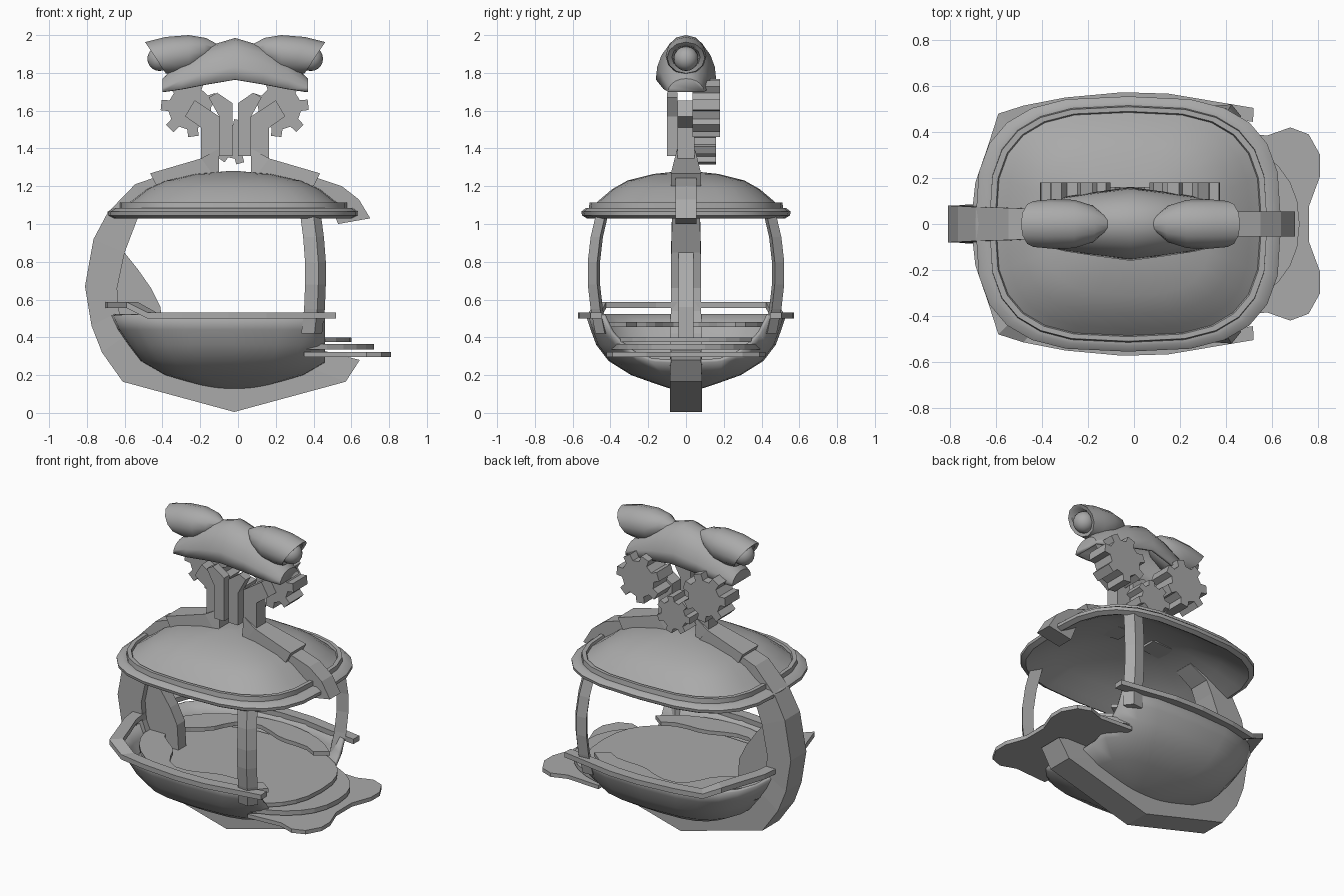
import bpy, bmesh, math
from mathutils import Vector

if "Cube" in bpy.data.objects:
    bpy.data.objects.remove(bpy.data.objects["Cube"], do_unlink=True)

grey = bpy.data.materials.new("plain grey")
grey.use_nodes = True
grey.diffuse_color = (0.4, 0.4, 0.4, 1)
grey.node_tree.nodes["Principled BSDF"].inputs["Base Color"].default_value = (0.4, 0.4, 0.4, 1)


def finish(name, bm, smooth=0, shell=0):
    bmesh.ops.recalc_face_normals(bm, faces=bm.faces[:])
    me = bpy.data.meshes.new(name)
    bm.to_mesh(me)
    bm.free()
    ob = bpy.data.objects.new(name, me)
    bpy.context.collection.objects.link(ob)
    me.materials.append(grey)
    if shell:
        mod = ob.modifiers.new("shell", 'SOLIDIFY')
        mod.thickness = shell
    if smooth:
        bpy.ops.object.select_all(action='DESELECT')
        ob.select_set(True)
        bpy.context.view_layer.objects.active = ob
        bpy.ops.object.shade_smooth_by_angle(angle=math.radians(smooth))
    return ob


def prism(name, pts, axis, a, b):
    """Extrude an outline along y (outline in xz) or z (outline in xy)."""
    bm = bmesh.new()
    place = (lambda p, t: (p[0], t, p[1])) if axis == 'y' else (lambda p, t: (p[0], p[1], t))
    lo = [bm.verts.new(place(p, a)) for p in pts]
    hi = [bm.verts.new(place(p, b)) for p in pts]
    bm.faces.new(lo)
    bm.faces.new(hi)
    for i in range(len(pts)):
        bm.faces.new((lo[i - 1], lo[i], hi[i], hi[i - 1]))
    return finish(name, bm)


def loft(name, rings, closed=True, caps=(True, True), smooth=0, shell=0, cut=None):
    """Skin a row of equal point rings."""
    bm = bmesh.new()
    vs = [[bm.verts.new(p) for p in r] for r in rings]
    n = len(vs[0])
    for r, s in zip(vs, vs[1:]):
        for i in range(0 if closed else 1, n):
            bm.faces.new((r[i - 1], r[i], s[i], s[i - 1]))
    for cap, r in zip(caps, (vs[0], vs[-1])):
        if cap:
            bm.faces.new(r)
    if cut is not None:
        bmesh.ops.bisect_plane(bm, geom=bm.verts[:] + bm.edges[:] + bm.faces[:],
                               plane_co=(cut, 0, 0), plane_no=(1, 0, 0), clear_outer=True)
    return finish(name, bm, smooth, shell)


def oval(cx, rx, ry, n=24, e=3.0):
    """Rounded-square outline."""
    out = []
    for i in range(n):
        c, s = math.cos(math.tau * i / n), math.sin(math.tau * i / n)
        out.append((cx + rx * math.copysign(abs(c) ** (2 / e), c),
                    ry * math.copysign(abs(s) ** (2 / e), s)))
    return out


def ring(cx, rx, ry, z):
    return [(x, y, z) for x, y in oval(cx, rx, ry)]


def strip(name, outer, inner, z0, z1, lift=lambda x: 0):
    """Flat band between two open outlines."""
    loft(name, [[(ox, oy, z0 + lift(ox)), (ox, oy, z1 + lift(ox)),
                 (ix, iy, z1 + lift(ox)), (ix, iy, z0 + lift(ox))]
                for (ox, oy), (ix, iy) in zip(outer, inner)])


def mx(pts):
    return [(-0.03 - p[0], *p[1:]) for p in pts]


# Domed roof with rolled rim and raised ridge
roof = [(.03, .03, 1.24), (.3, .25, 1.2), (.48, .4, 1.12), (.58, .48, 1.06),
        (.635, .525, 1.03), (.665, .55, 1.045), (.665, .555, 1.065), (.635, .53, 1.085),
        (.605, .515, 1.085), (.605, .51, 1.115), (.58, .49, 1.115), (.575, .485, 1.1),
        (.53, .455, 1.13), (.46, .39, 1.185), (.36, .31, 1.23), (.2, .17, 1.265), (.03, .03, 1.28)]
loft("roof", [ring(-.025, *r) for r in roof], smooth=40)

# Open-fronted hull
hull = [(.06, .04, .115), (.2, .15, .15), (.37, .29, .2), (.5, .41, .275),
        (.565, .475, .36), (.62, .505, .44), (.655, .53, .515)]
loft("hull", [ring(-.02, *h) for h in hull], caps=(True, False), smooth=40, shell=.02, cut=.46)

# Rim rail, raised at the rear
half = [(.52, .505), (.34, .535), (.15, .567), (-.05, .573), (-.3, .55), (-.48, .515),
        (-.59, .48), (-.635, .34), (-.69, .18)]
rail = half + [(-.71, 0)] + [(x, -y) for x, y in reversed(half)]
inside = [(x * .9 + (.05 if x > .5 else 0), y * .88) for x, y in rail]
strip("rim_rail", rail, inside, .5, .532,
      lambda x: .055 * min(1, max(0, (-.48 - x) / .1)))

# Wavy bench around the cabin
angles = [math.radians(40 + 280 * i / 28) for i in range(29)]
bench_out = [(-.02 + .6 * math.cos(a), .49 * math.sin(a)) for a in angles]
bench_in = [(x * (.74 + .08 * math.cos(i * .9)), y * (.74 + .08 * math.cos(i * .9)))
            for i, (x, y) in enumerate(bench_out)]
strip("bench", bench_out, bench_in, .455, .48)

# Floor and entrance steps
prism("floor", oval(0, .6, .455, 32, 2.5), 'z', .375, .4)
prism("middle_step", oval(.1, .62, .42, 32, 2.3), 'z', .335, .365)
lobes = [(.35, .4), (.58, .385), (.68, .42), (.76, .39), (.81, .3), (.81, .21), (.762, .08)]
prism("lobed_step", lobes + [(x, -y) for x, y in reversed(lobes)], 'z', .297, .322)

# Keel and rear arm: (outer x, z, inner x, z, half width)
arm = [(.645, .28, .45, .33, .08), (.57, .165, .38, .24, .085), (-.02, .005, -.02, .14, .085),
       (-.61, .165, -.42, .28, .085), (-.72, .32, -.58, .42, .085), (-.775, .46, -.63, .54, .08),
       (-.81, .67, -.64, .66, .08), (-.765, .92, -.6, .85, .078), (-.69, 1.06, -.535, 1.02, .074),
       (-.545, 1.21, -.5, 1.1, .07), (-.43, 1.25, -.38, 1.17, .065)]
loft("main_arm", [[(ox, -w, oz), (ox, w, oz), (ix, w, iz), (ix, -w, iz)]
                  for ox, oz, ix, iz, w in arm])

# Front roof clasp and rear inner fin
prism("roof_clasp", [(.4, 1.25), (.55, 1.2), (.64, 1.13), (.7, 1.03), (.53, 1.0),
                     (.49, 1.1), (.36, 1.18)], 'y', -.055, .055)
prism("inner_fin", [(-.61, .86), (-.53, .76), (-.46, .66), (-.41, .56), (-.4, .4), (-.64, .4),
                    (-.64, .7)], 'y', -.04, .04)

# Bowed posts
for side, label in ((1, "left"), (-1, "right")):
    rings = []
    for x, y, z in ((.39, .45, .42), (.405, .475, .55), (.41, .49, .68), (.41, .49, .8),
                    (.4, .475, .93), (.38, .44, 1.08)):
        rings.append([(x + .055, side * (y - .02), z), (x + .015, side * (y + .03), z),
                      (x - .055, side * (y + .025), z), (x - .02, side * (y - .035), z)])
    loft(label + "_post", rings)

# Hanger legs and hooks, mirrored
leg = [(-.195, 1.345), (-.195, 1.51), (-.28, 1.57), (-.23, 1.655), (-.1, 1.57), (-.1, 1.25), (-.195, 1.25)]
foot = [(-.465, 1.268, -.43, 1.2, .08), (-.195, 1.347, -.1, 1.22, .06), (-.1, 1.4, -.1, 1.22, .045)]
hook = [(-.155, 1.67), (-.11, 1.695), (-.03, 1.64), (-.03, 1.36), (-.1, 1.36), (-.1, 1.57)]
for label, f in (("right", list), ("left", mx)):
    prism(label + "_leg", f(leg), 'y', -.045, .045)
    prism(label + "_hook", f(hook), 'y', -.1, -.045)
    loft(label + "_foot", [f([(ox, -w, oz), (ox, w, oz), (ix, w, iz), (ix, -w, iz)])
                           for ox, oz, ix, iz, w in foot])


# Gears
def gear(name, x, z, r, y0, y1, turn):
    pts = []
    for i in range(7):
        for off, k in ((-.28, .74), (-.2, 1), (.2, 1), (.28, .74)):
            a = math.tau * (i + off) / 7 + turn
            pts.append((x + r * k * math.cos(a), z + r * k * math.sin(a)))
    prism(name, pts, 'y', y0, y1)


gear("right_gear", -.255, 1.615, .155, .035, .18, .35)
gear("left_gear", .22, 1.615, .155, .035, .18, 2.8)
gear("lower_gear", -.02, 1.435, .12, .045, .16, .5)

# Arched head cover: (offset, bottom, top, half width)
stations = [(-.385, 1.7, 1.77, .095), (-.28, 1.715, 1.87, .12), (-.15, 1.74, 1.94, .14),
            (0, 1.765, 1.985, .16)]
stations += [(-o, *s) for o, *s in reversed(stations[:-1])]
loft("head_cover", [[(-.015 + o, -w * math.cos(math.pi * i / 10),
                      b + (t - b) * math.sin(math.pi * i / 10)) for i in range(11)]
                    for o, b, t, w in stations],
     closed=False, caps=(True, True), smooth=45, shell=.015)

# Hooded pods with balls: (centre x, z, tilt x, half height, half width)
pod = [(-.36, 1.885, -.03, .05, .06), (-.43, 1.882, -.045, .062, .075), (-.437, 1.88, -.055, .083, .1),
       (-.35, 1.89, -.035, .1, .108), (-.26, 1.9, 0, .1, .105), (-.18, 1.915, .01, .07, .08),
       (-.125, 1.925, .01, .03, .035)]
for label, f in (("right", list), ("left", mx)):
    loft(label + "_pod", [f([(x + t * math.sin(a), w * math.cos(a), z + h * math.sin(a))
                             for a in (math.tau * i / 12 for i in range(12))])
                          for x, z, t, h, w in pod], smooth=45)
    bm = bmesh.new()
    bmesh.ops.create_uvsphere(bm, u_segments=16, v_segments=10, radius=.065)
    bmesh.ops.translate(bm, verts=bm.verts[:], vec=Vector(f([(-.415, 0, 1.875)])[0]))
    finish(label + "_ball", bm, smooth=60)
